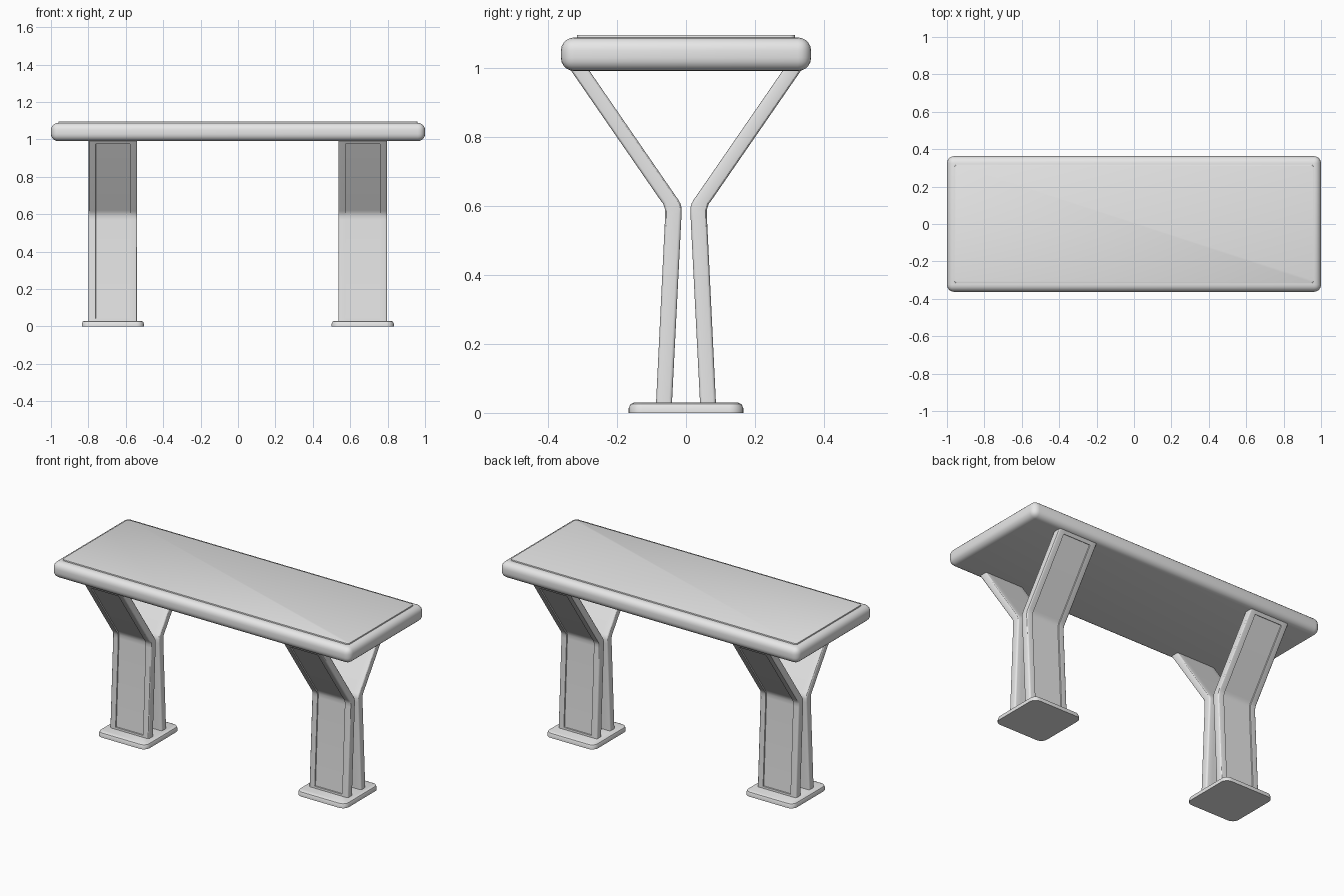
import bpy, bmesh, math

if "Cube" in bpy.data.objects:
    bpy.data.objects.remove(bpy.data.objects["Cube"])

grey = bpy.data.materials.new("light_grey")
grey.diffuse_color = (0.8, 0.8, 0.8, 1)
grey.use_nodes = True
grey.node_tree.nodes["Principled BSDF"].inputs["Base Color"].default_value = grey.diffuse_color


def finish(bm, name):
    """Turn a bmesh into a smooth-by-angle object."""
    bmesh.ops.recalc_face_normals(bm, faces=bm.faces[:])
    me = bpy.data.meshes.new(name)
    bm.to_mesh(me)
    bm.free()
    ob = bpy.data.objects.new(name, me)
    bpy.context.collection.objects.link(ob)
    me.materials.append(grey)
    bpy.ops.object.select_all(action='DESELECT')
    ob.select_set(True)
    bpy.context.view_layer.objects.active = ob
    bpy.ops.object.shade_smooth_by_angle(angle=math.radians(30))
    return ob


def box(cx, hx, hy, z0, z1):
    bm = bmesh.new()
    bmesh.ops.create_cube(bm, size=2)
    for v in bm.verts:
        v.co = (cx + v.co.x * hx, v.co.y * hy, z0 if v.co.z < 0 else z1)
    return bm


def bevel(bm, edges, offset, segments):
    bmesh.ops.bevel(bm, geom=edges, offset=offset, segments=segments,
                    profile=0.5, affect='EDGES')


def slab(name, cx, hx, hy, z0, z1, corner, rim):
    """Plate with rounded plan corners and a softened top rim."""
    bm = box(cx, hx, hy, z0, z1)
    bevel(bm, [e for e in bm.edges
               if abs(e.verts[0].co.z - e.verts[1].co.z) > 1e-4], corner, 6)
    bevel(bm, [e for e in bm.edges
               if all(abs(v.co.z - z1) < 1e-5 for v in e.verts)], rim, 2)
    return finish(bm, name)


# Leg profile in (y, z): outer and inner faces, bottom to top
OUTER = [(.0865, .02), (.0862, .042), (.0605, .57), (.0608, .59),
         (.066, .606), (.0745, .617), (.3215, .975), (.340, 1.002)]
INNER = [(.0405, .02), (.040, .042), (.0132, .57), (.0125, .592),
         (.0155, .606), (.0225, .618), (.2685, .975), (.287, 1.002)]
COLS = [-.13, -.092, .092, .13]


def leg(name, cx, side):
    bm = bmesh.new()
    out, inn = [[[bm.verts.new((cx + x, side * y, z)) for x in COLS]
                 for y, z in chain] for chain in (OUTER, INNER)]
    n, m = len(OUTER), len(COLS)
    panel = []
    for i in range(n - 1):
        for j in range(m - 1):
            f = bm.faces.new((out[i][j], out[i][j+1], out[i+1][j+1], out[i+1][j]))
            bm.faces.new((inn[i][j], inn[i+1][j], inn[i+1][j+1], inn[i][j+1]))
            if j == 1 and 0 < i < n - 2:
                panel.append(f)
        for j in (0, m - 1):
            bm.faces.new((out[i][j], out[i+1][j], inn[i+1][j], inn[i][j]))
    for i in (0, n - 1):
        for j in range(m - 1):
            bm.faces.new((out[i][j], out[i][j+1], inn[i][j+1], inn[i][j]))
    bmesh.ops.recalc_face_normals(bm, faces=bm.faces[:])
    # long edges to round off
    rims = [bm.edges.get((c[i][j], c[i+1][j]))
            for c in (out, inn) for i in range(n - 1) for j in (0, m - 1)]
    # recessed panel on the outward face
    bmesh.ops.inset_region(bm, faces=panel, thickness=0.001, depth=-0.007,
                           use_even_offset=True)
    bevel(bm, rims, 0.009, 3)
    return finish(bm, name)


# Table top with a thin raised panel
top = box(0, 1.0, 0.3625, 0.991, 1.088)
bevel(top, top.edges[:], 0.038, 5)
finish(top, "table_top")
slab("top_panel", 0, 0.961, 0.316, 1.08, 1.0955, 0.015, 0.002)

# Two supports: a foot plate and a pair of bent legs each
for label, cx in (("left", -0.669), ("right", 0.667)):
    slab(label + "_foot_plate", cx, 0.166, 0.166, 0, 0.03, 0.04, 0.016)
    leg(label + "_front_leg", cx, -1)
    leg(label + "_back_leg", cx, 1)
